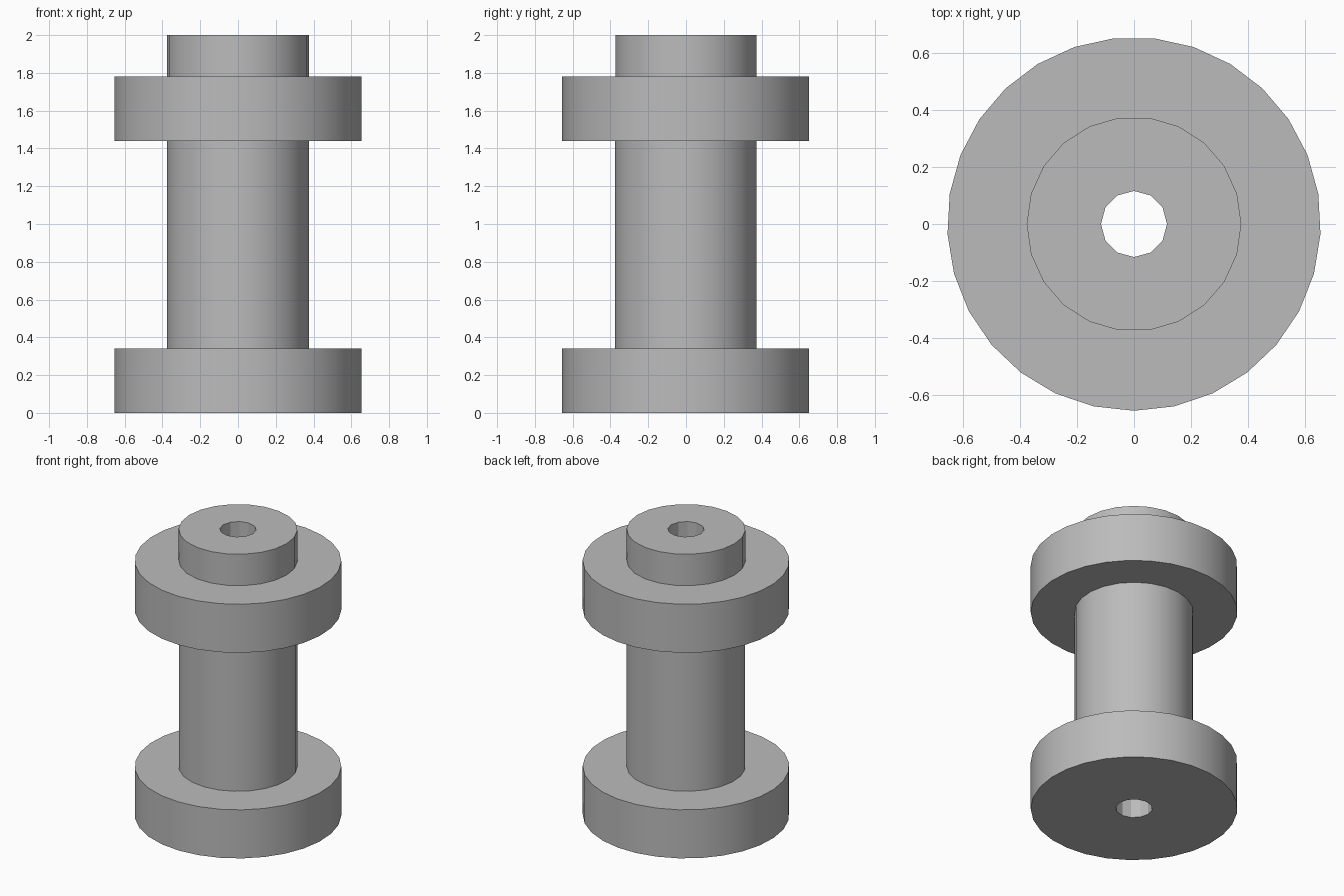
import bpy, bmesh
from math import sin, cos, pi, radians

if "Cube" in bpy.data.objects:
    bpy.data.objects.remove(bpy.data.objects["Cube"])

# One plain grey for the whole spool
grey = bpy.data.materials.new("grey")
grey.use_nodes = True
colour = (0.5, 0.5, 0.5, 1)
grey.diffuse_color = colour
grey.node_tree.nodes["Principled BSDF"].inputs["Base Color"].default_value = colour

# Cross-sections: radius and number of sides
BORE = (0.116, 12)
FLANGE = (0.656, 29)
SHAFT = (0.377, 23)
COLLAR = (0.377, 22)

# Closed path of rings: up the outside, then back down the bore
PATH = [
    (BORE, 0), (FLANGE, 0), (FLANGE, 0.34),
    (SHAFT, 0.34), (SHAFT, 1.44),
    (FLANGE, 1.44), (FLANGE, 1.78),
    (COLLAR, 1.78), (COLLAR, 2), (BORE, 2),
]


def ring(bm, section, z):
    """Circle of vertices; returns the vertices and their edges."""
    radius, sides = section
    # the collar is turned half a step so that a flat faces front
    start = -pi / 2 + (pi / sides if section is COLLAR else 0)
    angles = [start + 2 * pi * i / sides for i in range(sides)]
    verts = [bm.verts.new((radius * cos(a), radius * sin(a), z)) for a in angles]
    edges = [bm.edges.new((verts[i - 1], verts[i])) for i in range(sides)]
    return verts, edges


bm = bmesh.new()
rings = [ring(bm, section, z) for section, z in PATH]
for i, (section, z) in enumerate(PATH):
    verts, edges = rings[i]
    prev_verts, prev_edges = rings[i - 1]
    if section is PATH[i - 1][0]:
        # side wall between matching rings
        for k in range(len(verts)):
            bm.faces.new((prev_verts[k - 1], prev_verts[k], verts[k], verts[k - 1]))
    else:
        # flat ring-shaped shoulder
        bmesh.ops.triangle_fill(bm, use_beauty=True, edges=prev_edges + edges)
bmesh.ops.recalc_face_normals(bm, faces=bm.faces[:])

mesh = bpy.data.meshes.new("spool")
bm.to_mesh(mesh)
bm.free()
mesh.materials.append(grey)
spool = bpy.data.objects.new("spool", mesh)
bpy.context.collection.objects.link(spool)

# Smooth round walls, crisp rims
bpy.ops.object.select_all(action="DESELECT")
spool.select_set(True)
bpy.context.view_layer.objects.active = spool
bpy.ops.object.shade_smooth_by_angle(angle=radians(25))
